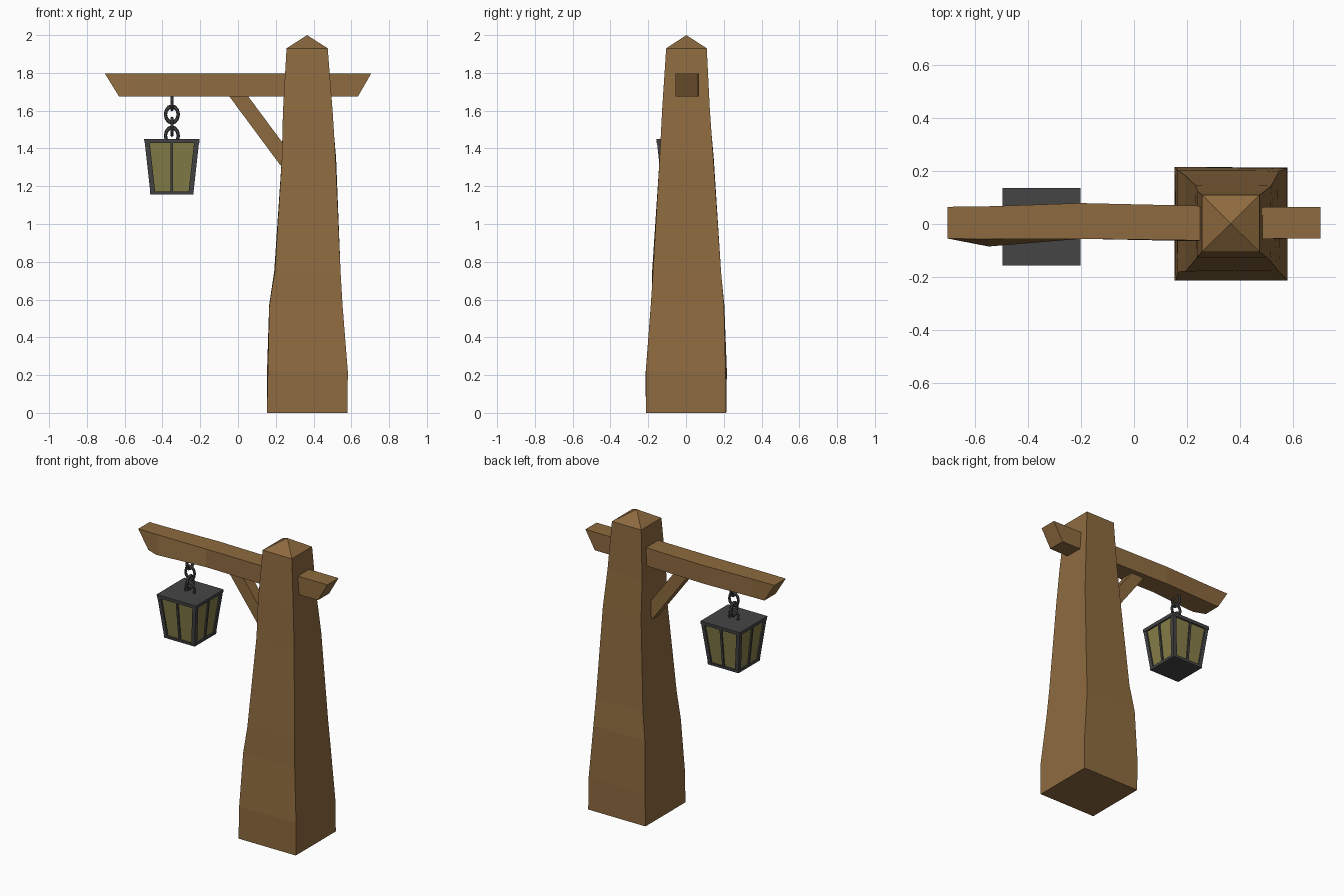
import bpy, math, random
from mathutils import Vector

if "Cube" in bpy.data.objects:
    bpy.data.objects.remove(bpy.data.objects["Cube"])

random.seed(4)


def material(name, rgb):
    m = bpy.data.materials.new(name)
    m.diffuse_color = (*rgb, 1)
    m.use_nodes = True
    m.node_tree.nodes["Principled BSDF"].inputs["Base Color"].default_value = m.diffuse_color
    return m


WOOD = material("wood", (0.27, 0.145, 0.05))
IRON = material("iron", (0.06, 0.06, 0.062))
GLASS = material("glass", (0.24, 0.21, 0.065))


def loft(name, rings, mat, apex=None):
    """Skin a list of four-point rings, capped or closed to an apex."""
    verts = [p for r in rings for p in r]
    faces = [(3, 2, 1, 0)]
    n = 4 * (len(rings) - 1)
    for k in range(0, n, 4):
        for i in range(4):
            j = (i + 1) % 4
            faces.append((k + i, k + j, k + 4 + j, k + 4 + i))
    if apex:
        verts.append(apex)
        faces += [(n + i, n + (i + 1) % 4, n + 4) for i in range(4)]
    else:
        faces.append((n, n + 1, n + 2, n + 3))
    me = bpy.data.meshes.new(name)
    me.from_pydata(verts, [], faces)
    me.materials.append(mat)
    ob = bpy.data.objects.new(name, me)
    bpy.context.collection.objects.link(ob)
    return ob


def rect(x0, x1, y0, y1, z, wobble=0.0):
    return [(x + random.uniform(-wobble, wobble), y + random.uniform(-wobble, wobble), z)
            for x, y in ((x0, y0), (x1, y0), (x1, y1), (x0, y1))]


# Hewn post with pyramid top
post = [(0, .153, .580, -.213, .213), (.22, .156, .581, -.211, .213),
        (.57, .163, .551, -.184, .200), (.75, .192, .542, -.176, .188),
        (1.35, .229, .516, -.138, .144), (1.60, .238, .500, -.126, .128)]
rings = [rect(*p[1:], p[0], 0.004 if p[0] else 0) for p in post]
rings.append(rect(.257, .475, -.105, .110, 1.93))
loft("post", rings, WOOD, (.366, .002, 2.0))

# Cross beam, slanted ends, slightly uneven section: top x, bottom x, y low front, y front, y back
beam = [(-.705, -.63, -.055, -.055, .065), (-.55, -.55, -.085, -.057, .067),
        (-.20, -.20, -.056, -.056, .079), (.24, .24, -.065, -.062, .069),
        (.48, .48, -.057, -.056, .065), (.705, .635, -.055, -.055, .064)]
loft("cross_beam", [[(xb, yl, 1.675), (xb, yb, 1.675), (xt, yb, 1.797), (xt, yf, 1.797)]
                    for xt, xb, yl, yf, yb in beam], WOOD)

# Diagonal brace running into beam and post
loft("brace", [[(x0, -.035, z), (x1, -.035, z), (x1, .04, z), (x0, .04, z)]
               for x0, x1, z in ((.225, .325, 1.31), (-.053, .047, 1.685))], WOOD)

# Lantern
CX, CY, Z0, Z1 = -.35, -.01, 1.165, 1.435
H0, H1 = .113, .143


def centred(half, z):
    return rect(CX - half, CX + half, CY - half, CY + half, z)


loft("lantern_lid", [centred(.145, 1.428), centred(.147, 1.45)], IRON)
loft("lantern_base", [centred(.114, 1.155), centred(.116, 1.172)], IRON)
loft("lantern_glass", [centred(H0 - .008, Z0), centred(H1 - .008, Z1)], GLASS)


def bar(name, dx, dy, w):
    """Leaning bar; dx, dy in -1..1 place it on the lantern outline."""
    r = []
    for h, z in ((H0 - w + .001, Z0), (H1 - w + .001, Z1)):
        x, y = CX + dx * h, CY + dy * h
        r.append(rect(x - w, x + w, y - w, y + w, z))
    loft(name, r, IRON)


for dx in (-1, 0, 1):
    for dy in (-1, 0, 1):
        if dx or dy:
            corner = dx and dy
            bar("lantern_corner" if corner else "lantern_mullion", dx, dy, .013 if corner else .007)

# Chain links, alternately turned
for i, z in enumerate((1.65, 1.58, 1.515, 1.468)):
    bpy.ops.mesh.primitive_torus_add(
        location=(CX, CY, z), major_radius=.034, minor_radius=.009,
        major_segments=12, minor_segments=6,
        rotation=(math.pi / 2, 0, math.pi / 2 if i % 2 == 0 else 0))
    link = bpy.context.object
    link.name = "chain_link"
    link.scale = (1, 1.25, 1)
    link.data.materials.append(IRON)
